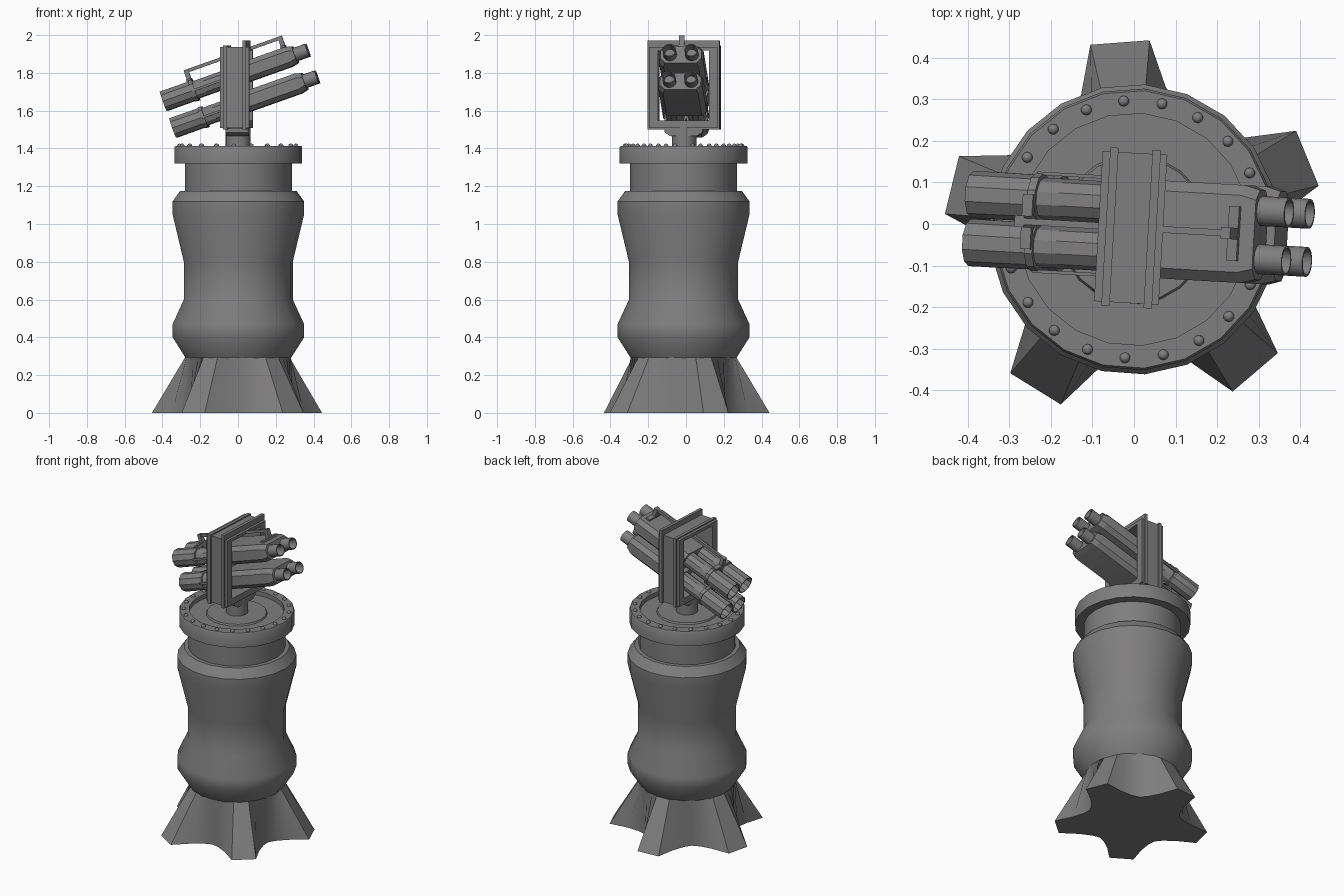
import bpy, bmesh, math
from mathutils import Matrix, Vector

if "Cube" in bpy.data.objects:
    bpy.data.objects.remove(bpy.data.objects["Cube"])

grey = bpy.data.materials.new("gunmetal_grey")
grey.diffuse_color = (0.215, 0.21, 0.21, 1)
grey.use_nodes = True
grey.node_tree.nodes["Principled BSDF"].inputs["Base Color"].default_value = grey.diffuse_color

I = Matrix.Identity(4)
CY = -0.013                                   # centre line of the pedestal
BASE = Matrix.Translation((0, CY, 0))
YAW = Matrix.Translation((0, -0.01, 0)) @ Matrix.Rotation(math.radians(-3.3), 4, 'Z')
GUN = (Matrix.Translation((0.014, -0.01, 1.7145)) @ Matrix.Rotation(math.radians(-3.3), 4, 'Z')
       @ Matrix.Rotation(math.radians(-19.5), 4, 'Y'))
Z_TO_X = Matrix.Rotation(math.radians(90), 4, 'Y')


def finish(name, bm, matrix=I, angle=35):
    bmesh.ops.remove_doubles(bm, verts=bm.verts, dist=1e-5)
    bmesh.ops.recalc_face_normals(bm, faces=bm.faces)
    for f in bm.faces:
        f.smooth = True
    for e in bm.edges:
        e.smooth = e.calc_face_angle(0) < math.radians(angle)
    bm.transform(matrix)
    me = bpy.data.meshes.new(name)
    bm.to_mesh(me)
    bm.free()
    me.materials.append(grey)
    ob = bpy.data.objects.new(name, me)
    bpy.context.collection.objects.link(ob)
    return ob


def loft(bm, rings, closed=False, caps=False):
    loops = [[bm.verts.new(p) for p in r] for r in rings]
    pairs = list(zip(loops, loops[1:])) + ([(loops[-1], loops[0])] if closed else [])
    for a, b in pairs:
        for i in range(len(a)):
            j = (i + 1) % len(a)
            bm.faces.new((a[i], a[j], b[j], b[i]))
    if caps:
        bm.faces.new(loops[0])
        bm.faces.new(loops[-1])


def lathe(name, profile, n, matrix, closed=False, caps=False, angle=35, turn=0.0):
    bm = bmesh.new()
    rings = [[(r * math.cos(2 * math.pi * (i + turn) / n), r * math.sin(2 * math.pi * (i + turn) / n), z)
              for i in range(n)] for r, z in profile]
    loft(bm, rings, closed, caps)
    return finish(name, bm, matrix, angle)


def box(name, lo, hi, matrix):
    bm = bmesh.new()
    lo, hi = Vector(lo), Vector(hi)
    bmesh.ops.create_cube(bm, size=1)
    size = hi - lo
    for v in bm.verts:
        v.co = (lo + hi) / 2 + Vector(a * b for a, b in zip(v.co, size))
    return finish(name, bm, matrix)


# Five-legged flared foot, lofted from a star outline to a circle
spokes = [(-27, 0.295), (-17, 0.35), (-9, 0.457), (9, 0.457), (17, 0.35), (27, 0.295), (36, 0.278)]
outline = [(math.radians(22.3 + 72 * k + a), r) for k in range(5) for a, r in spokes]
bm = bmesh.new()
loft(bm, [[(r * math.cos(a), r * math.sin(a), 0) for a, r in outline],
          [(0.28 * math.cos(a), 0.28 * math.sin(a), 0.295) for a, r in outline]], caps=True)
finish("star_foot", bm, BASE, 28)

# Pedestal column
lathe("pedestal_column", [(0.28, 0.29), (0.35, 0.40), (0.35, 0.47), (0.29, 0.60), (0.29, 0.80), (0.35, 1.05),
                          (0.35, 1.12), (0.31, 1.175), (0.285, 1.175), (0.285, 1.33)], 21, BASE, caps=True)

# Bolted rim with a recessed deck
lathe("bolted_rim", [(0.27, 1.32), (0.34, 1.32), (0.34, 1.405), (0.335, 1.413), (0.28, 1.413), (0.28, 1.385),
                     (0.18, 1.385), (0.175, 1.395)], 21, BASE, caps=True)
for k in range(21):
    a = math.radians(26 + 360 / 21 * k)
    bm = bmesh.new()
    bmesh.ops.create_icosphere(bm, subdivisions=2, radius=0.013)
    finish("rim_bolt", bm, BASE @ Matrix.Translation((0.31 * math.cos(a), 0.31 * math.sin(a), 1.413)), 60)

# Swivel post and its bracket under the frame
lathe("swivel_post", [(0.065, 1.38), (0.065, 1.51)], 20, YAW, caps=True)
bm = bmesh.new()
loft(bm, [[(sx * 0.06, sy * w, z) for sx, sy in ((-1, -1), (1, -1), (1, 1), (-1, 1))]
          for w, z in ((0.07, 1.465), (0.1, 1.485), (0.1, 1.505))], caps=True)
finish("frame_bracket", bm, YAW)


# Rectangular cradle frame with two raised flanges
def ring_frame(name, x0, x1, half, z0, z1, inner):
    hi, i0, i1 = inner
    def rect(x, h, a, b):
        return [(x, -h, a), (x, h, a), (x, h, b), (x, -h, b)]
    bm = bmesh.new()
    loft(bm, [rect(x0, half, z0, z1), rect(x1, half, z0, z1), rect(x1, hi, i0, i1), rect(x0, hi, i0, i1)], closed=True)
    finish(name, bm, YAW)


ring_frame("cradle_frame", -0.086, 0.070, 0.181, 1.508, 1.938, (0.135, 1.548, 1.918))
ring_frame("rear_flange", -0.068, -0.048, 0.191, 1.50, 1.945, (0.14, 1.54, 1.925))
ring_frame("front_flange", 0.034, 0.054, 0.191, 1.50, 1.972, (0.14, 1.54, 1.925))

# Four launch tubes with clamps and muzzles, built along the pitched axis
for v in (-0.075, 0.075):
    for w in (-0.058, 0.058):
        M = GUN @ Matrix.Translation((0, w, v)) @ Z_TO_X
        lathe("launch_tube", [(0, -0.35), (0.048, -0.35), (0.050, -0.405), (0.057, -0.405), (0.056, -0.24),
                              (0.050, -0.23), (0.050, 0.32), (0, 0.32)], 10, M, angle=30, turn=0.5)
        lathe("tube_clamp", [(0.045, -0.245), (0.061, -0.245), (0.061, -0.225), (0.045, -0.225)],
              10, M, closed=True, angle=30, turn=0.5)
        lathe("muzzle", [(0.036, 0.30), (0.036, 0.405), (0.031, 0.405), (0.026, 0.345), (0, 0.345)], 16, M)

    # Chamfered casing over each pair of front tubes
    def octagon(u, w, h, c):
        return [(u, sy * y, v + sz * z) for sy, sz, y, z in
                ((1, 1, w, h - c), (1, 1, w - c, h), (-1, 1, w - c, h), (-1, 1, w, h - c),
                 (-1, -1, w, h - c), (-1, -1, w - c, h), (1, -1, w - c, h), (1, -1, w, h - c))]
    bm = bmesh.new()
    loft(bm, [octagon(-0.06, 0.118, 0.055, 0.025), octagon(0.30, 0.118, 0.055, 0.025),
              octagon(0.335, 0.108, 0.046, 0.025)], caps=True)
    finish("front_casing", bm, GUN, 20)

    # Thin side rods from the clamps to the frame
    for s in (-1, 1):
        box("side_rod", (-0.24, s * 0.118 - 0.004, v - 0.006), (0.0, s * 0.118 + 0.004, v + 0.006), GUN)

# Top carrying rail with posts and cross bars
box("carry_rail", (-0.25, -0.008, 0.176), (0.30, 0.008, 0.194), GUN)
for u, low in ((-0.24, 0.08), (0.288, 0.12)):
    box("rail_post", (u - 0.012, -0.014, low), (u + 0.012, 0.014, 0.194), GUN)
    box("cross_bar", (u - 0.013, -0.066, 0.126), (u + 0.013, 0.066, 0.142), GUN)
